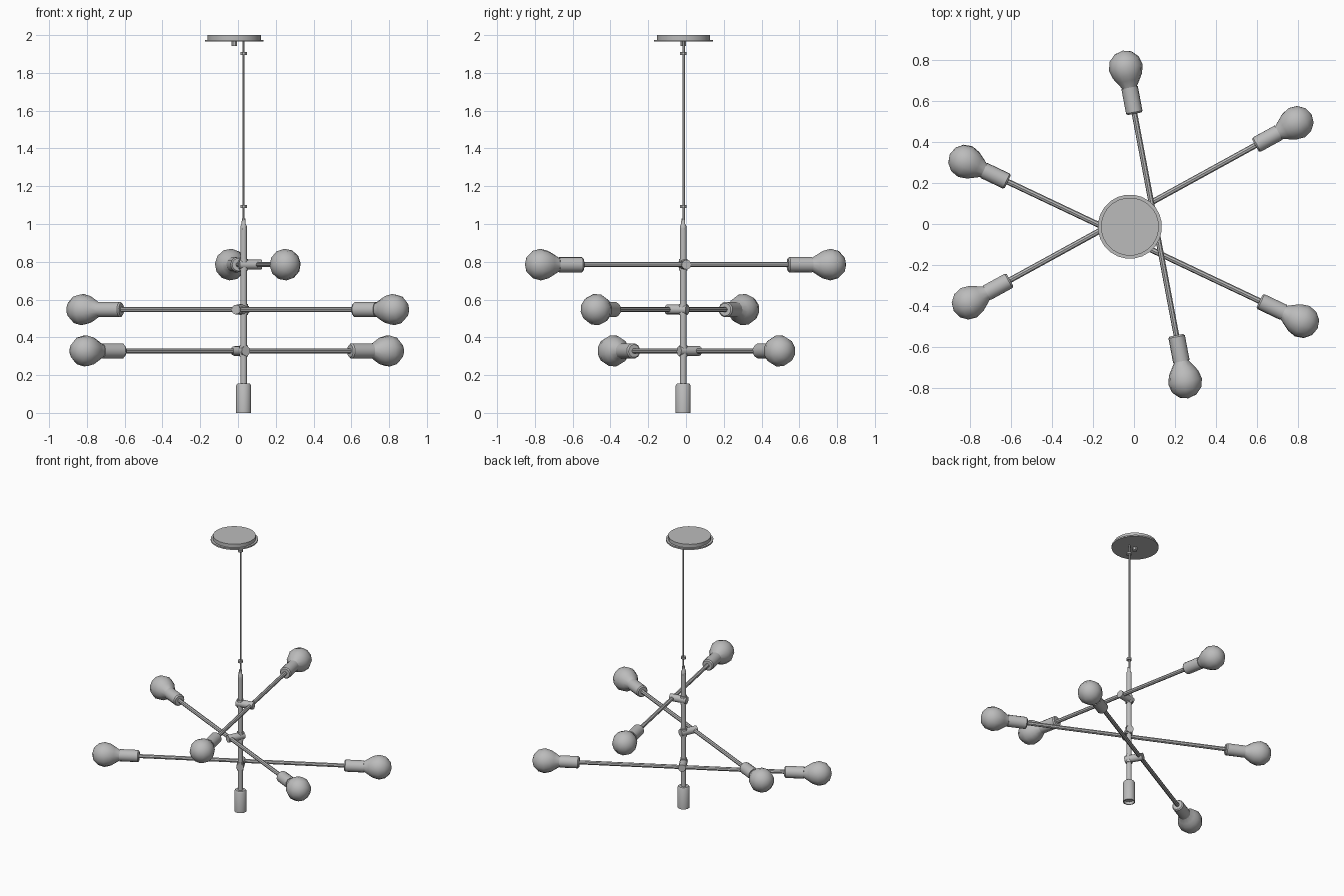
import bpy, math
from mathutils import Vector

if "Cube" in bpy.data.objects:
    bpy.data.objects.remove(bpy.data.objects["Cube"])

metal = bpy.data.materials.new("plain_grey")
metal.diffuse_color = (0.5, 0.5, 0.5, 1)
metal.use_nodes = True
metal.node_tree.nodes["Principled BSDF"].inputs["Base Color"].default_value = metal.diffuse_color
PX, PY = 0.03, -0.015   # axis of the stem


def lathe(name, profile, origin, direction, sides):
    """Spin (radius, distance) pairs around an axis; zero radius makes a pole."""
    verts, faces, rings = [], [], []
    for r, d in profile:
        start = len(verts)
        if r == 0:
            verts.append((0, 0, d))
            rings.append([start] * sides)
        else:
            for i in range(sides):
                a = 2 * math.pi * (i + 0.5) / sides
                verts.append((r * math.cos(a), r * math.sin(a), d))
            rings.append(list(range(start, start + sides)))
    for lo, hi in zip(rings, rings[1:]):
        for i in range(sides):
            j = (i + 1) % sides
            loop = list(dict.fromkeys((lo[i], lo[j], hi[j], hi[i])))
            if len(loop) > 2:
                faces.append(loop)
    mesh = bpy.data.meshes.new(name)
    mesh.from_pydata(verts, [], faces)
    mesh.materials.append(metal)
    obj = bpy.data.objects.new(name, mesh)
    bpy.context.collection.objects.link(obj)
    obj.location = origin
    obj.rotation_mode = 'QUATERNION'
    obj.rotation_quaternion = Vector((0, 0, 1)).rotation_difference(Vector(direction))
    bpy.ops.object.select_all(action='DESELECT')
    obj.select_set(True)
    bpy.context.view_layer.objects.active = obj
    bpy.ops.object.shade_smooth_by_angle(angle=math.radians(40))
    return obj


def rod(name, a, b, r, sides=8):
    a, b = Vector(a), Vector(b)
    n = (b - a).length
    return lathe(name, [(0, 0), (r, 0), (r, n), (0, n)], a, (b - a).normalized(), sides)


UP = (0, 0, 1)

# Ceiling canopy: wide lower flange and raised disc
lathe("canopy", [(0, 1.965), (0.157, 1.965), (0.157, 1.975), (0.142, 1.975),
                 (0.142, 2.0), (0, 2.0)], (-0.02, -0.013, 0), UP, 24)
rod("canopy_screw", (-0.02, -0.015, 1.943), (-0.02, -0.015, 1.966), 0.016)

# Cable with its end fittings
rod("cable", (PX, PY + 0.003, 0.98), (PX, PY + 0.003, 1.966), 0.006, 6)
rod("cable_top_collar", (PX, PY, 1.895), (PX, PY, 1.91), 0.018)
rod("cable_lower_collar", (PX, PY, 1.085), (PX, PY, 1.1), 0.018)
lathe("stem_cap", [(0, 0.97), (0.018, 0.97), (0.018, 0.99), (0.012, 1.0),
                   (0.01, 1.03), (0, 1.03)], (PX, PY, 0), UP, 8)

# Central stem and the downward socket
rod("stem", (PX, PY, 0.14), (PX, PY, 0.98), 0.018, 10)
lathe("bottom_socket", [(0, 0.02), (0.033, 0.02), (0.035, 0), (0.041, 0),
                        (0.041, 0.145), (0.034, 0.155), (0, 0.155)], (PX, PY, 0), UP, 12)

# Three crossing arms: height, bulb centres at both ends
ARMS = [("upper", 0.785, (-0.04, 0.765), (0.25, -0.77)),
        ("middle", 0.547, (-0.825, 0.305), (0.822, -0.475)),
        ("lower", 0.328, (-0.808, -0.385), (0.795, 0.495))]
BULB_R = 0.084
for level, z, p, q in ARMS:
    p, q = Vector((*p, z)), Vector((*q, z))
    d = (q - p).normalized()
    hub = Vector((PX, PY, z))
    near = p + d * (hub - p).dot(d)
    side = (near - hub).normalized()
    rod(level + "_arm", p + d * 0.16, q - d * 0.16, 0.014)
    rod(level + "_arm_joint", hub - side * 0.025, near + side * 0.02, 0.026, 10)
    rod(level + "_stem_collar", hub - Vector((0, 0, 0.03)), hub + Vector((0, 0, 0.03)), 0.023, 10)
    for end, centre, out in (("first", p, -d), ("second", q, d)):
        # Socket cup and pear-shaped bulb, measured from the bulb centre
        lathe(f"{level}_{end}_socket", [(0, -0.23), (0.034, -0.23), (0.041, -0.222),
              (0.041, -0.1), (0.034, -0.1), (0, -0.11)], centre, out, 12)
        bulb = [(0.03, -0.125), (0.036, -0.1), (0.058, -0.066)]
        for k in range(1, 6):
            a = math.radians(-60 + 30 * k)
            bulb.append((BULB_R * math.cos(a), BULB_R * math.sin(a)))
        bulb[-1] = (0, BULB_R)
        lathe(f"{level}_{end}_bulb", bulb, centre, out, 12)
